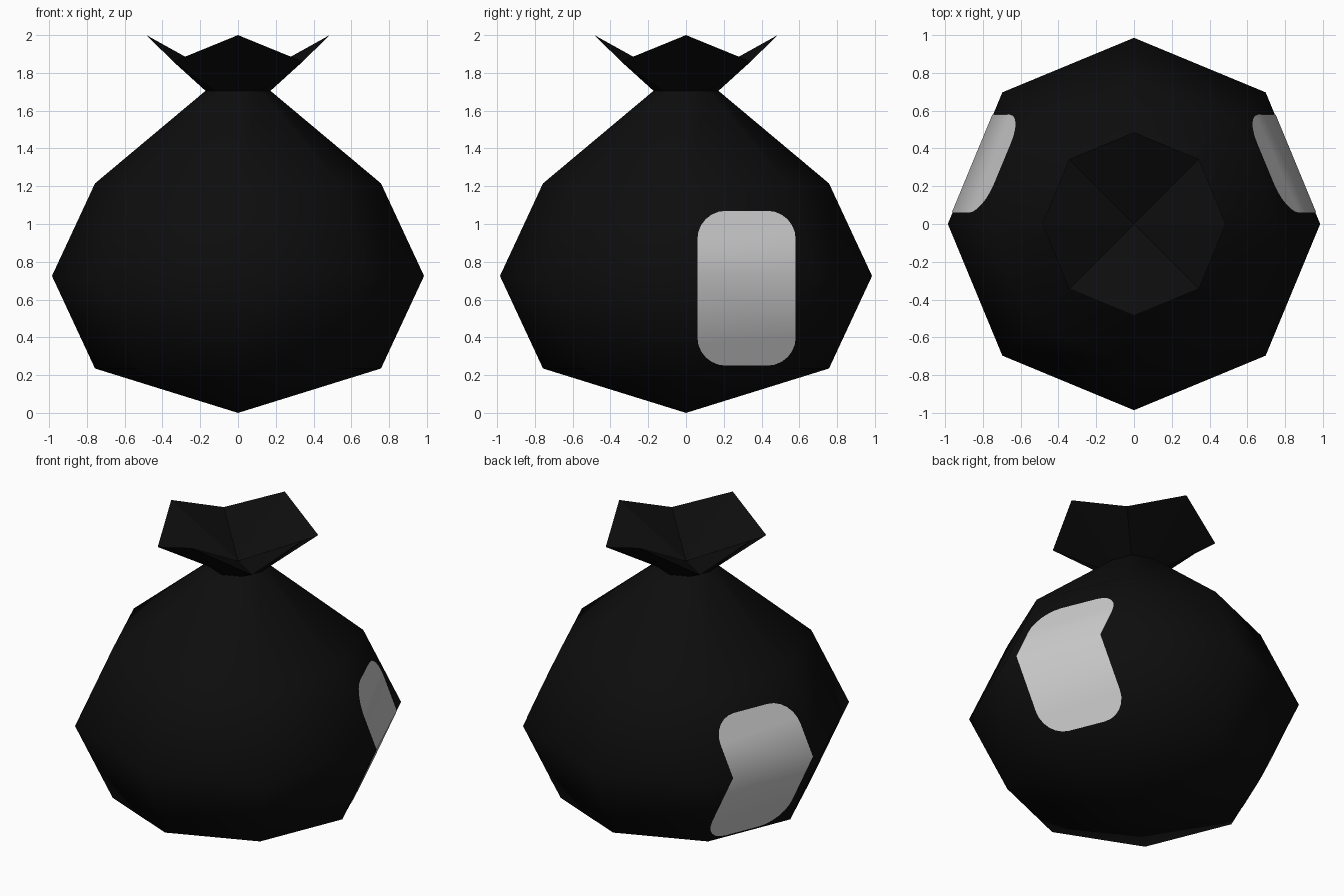
import bpy, bmesh, math
from mathutils import Vector

if "Cube" in bpy.data.objects:
    bpy.data.objects.remove(bpy.data.objects["Cube"])

SIDES = 8
# body profile: (radius, height) of each ring above the bottom point
PROFILE = [(0.757, 0.235), (0.985, 0.725), (0.757, 1.215), (0.172, 1.705)]


def material(name, value):
    m = bpy.data.materials.new(name)
    m.diffuse_color = (value, value, value, 1)
    m.use_nodes = True
    m.node_tree.nodes["Principled BSDF"].inputs["Base Color"].default_value = m.diffuse_color
    return m


black = material("black plastic", 0.004)
grey = material("light grey", 0.6)


def finish(bm, name, mat, smooth):
    for f in bm.faces:
        f.smooth = smooth
    me = bpy.data.meshes.new(name)
    bm.to_mesh(me)
    bm.free()
    me.materials.append(mat)
    ob = bpy.data.objects.new(name, me)
    bpy.context.collection.objects.link(ob)
    return ob


def ring(bm, radius, heights):
    """Eight-sided ring; heights alternate between axis and diagonal corners."""
    out = []
    for i in range(SIDES):
        a = 2 * math.pi * i / SIDES
        out.append(bm.verts.new((radius * math.cos(a), radius * math.sin(a),
                                 heights[i % len(heights)])))
    return out


def bridge(bm, low, high):
    for i in range(SIDES):
        j = (i + 1) % SIDES
        bm.faces.new((low[i], low[j], high[j], high[i]))


def fan(bm, loop, tip, up):
    for i in range(SIDES):
        a, b = loop[i], loop[(i + 1) % SIDES]
        bm.faces.new((a, b, tip) if up else (b, a, tip))


def body_mesh():
    bm = bmesh.new()
    rings = [ring(bm, r, [z]) for r, z in PROFILE]
    fan(bm, rings[0], bm.verts.new((0, 0, 0)), False)
    for low, high in zip(rings, rings[1:]):
        bridge(bm, low, high)
    bm.normal_update()
    return bm


# bag body
finish(body_mesh(), "bag_body", black, True)

# flared top with the gathered hollow inside
bm = bmesh.new()
neck = ring(bm, 0.172, [1.705])
rim = ring(bm, 0.485, [2.0, 1.86])
bridge(bm, neck, rim)
fan(bm, rim, bm.verts.new((0, 0, 1.73)), True)
finish(bm, "bag_top", black, False)

# rounded outline of the side patch in the y-z plane
Y0, Y1, Z0, Z1, R = 0.06, 0.578, 0.25, 1.07, 0.15
outline = []
for k, (cy, cz) in enumerate([(Y1 - R, Z1 - R), (Y0 + R, Z1 - R),
                              (Y0 + R, Z0 + R), (Y1 - R, Z0 + R)]):
    for s in range(7):
        a = math.pi / 2 * (k + s / 6)
        outline.append(Vector((0, cy + R * math.cos(a), cz + R * math.sin(a))))

# side patches: body skin trimmed to the outline, as thin plates
for side, name in ((1, "right_patch"), (-1, "left_patch")):
    bm = body_mesh()
    bmesh.ops.delete(bm, geom=[f for f in bm.faces if f.normal.x * side < 0.05],
                     context='FACES')
    for p, q in zip(outline, outline[1:] + outline[:1]):
        d = q - p
        bmesh.ops.bisect_plane(bm, geom=bm.verts[:] + bm.edges[:] + bm.faces[:],
                               dist=1e-6, plane_co=p, plane_no=(0, d.z, -d.y),
                               clear_outer=True)
    for v in bm.verts:
        v.co += Vector((v.co.x, v.co.y, 0)).normalized() * 0.004
    finish(bm, name, grey, True)
